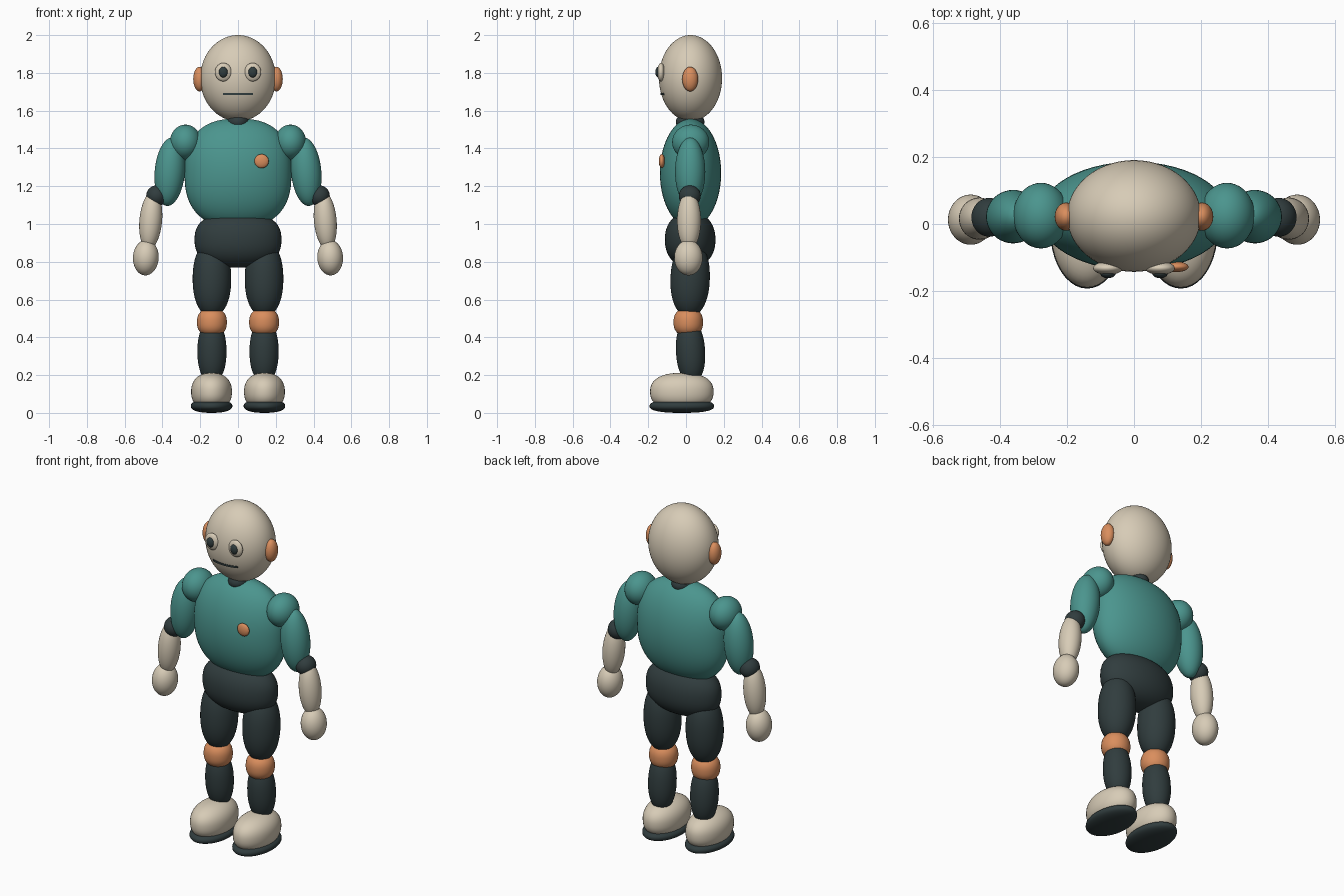
import bpy, bmesh, math
from mathutils import Vector, Matrix

if "Cube" in bpy.data.objects:
    bpy.data.objects.remove(bpy.data.objects["Cube"])


def make_mat(name, rgb):
    m = bpy.data.materials.new(name)
    m.diffuse_color = (*rgb, 1)
    m.use_nodes = True
    m.node_tree.nodes["Principled BSDF"].inputs["Base Color"].default_value = m.diffuse_color
    return m


CREAM = make_mat("cream", (0.68, 0.60, 0.47))
TEAL = make_mat("teal", (0.07, 0.30, 0.27))
DARK = make_mat("charcoal", (0.03, 0.046, 0.048))
ORANGE = make_mat("orange", (0.70, 0.27, 0.11))


def blob(name, mat, loc, radii, px=2.0, py=2.0, rot=(0, 0, 0), seg=40, rings=24):
    """Rounded body: px / py set how boxy the front / side profile is."""
    bm = bmesh.new()
    bmesh.ops.create_uvsphere(bm, u_segments=seg, v_segments=rings, radius=1)
    for v in bm.verts:
        z = max(-1.0, min(1.0, v.co.z))
        r = math.hypot(v.co.x, v.co.y)
        if r > 1e-5:
            v.co.x *= (1 - abs(z) ** px) ** (1 / px) / r
            v.co.y *= (1 - abs(z) ** py) ** (1 / py) / r
        v.co = Vector(a * b for a, b in zip(v.co, radii))
    for f in bm.faces:
        f.smooth = True
    me = bpy.data.meshes.new(name)
    bm.to_mesh(me)
    bm.free()
    me.materials.append(mat)
    ob = bpy.data.objects.new(name, me)
    ob.location = loc
    ob.rotation_euler = rot
    bpy.context.collection.objects.link(ob)
    return ob


def mouth_bar():
    """Thin strip bent along the curve of the face."""
    bm = bmesh.new()
    rows = []
    n = 12
    for i in range(n + 1):
        x = -0.08 + 0.16 * i / n
        y = 0.024 - 0.167 * math.sqrt(1 - (x / 0.2) ** 2 - 0.127)
        rows.append([bm.verts.new((x, y + dy, 1.688 + dz))
                     for dy, dz in ((-0.004, -0.005), (-0.004, 0.005),
                                    (0.004, 0.005), (0.004, -0.005))])
    for a, b in zip(rows, rows[1:]):
        for k in range(4):
            j = (k + 1) % 4
            bm.faces.new((a[k], a[j], b[j], b[k]))
    bm.faces.new(rows[0])
    bm.faces.new(rows[-1])
    bmesh.ops.recalc_face_normals(bm, faces=bm.faces)
    me = bpy.data.meshes.new("mouth")
    bm.to_mesh(me)
    bm.free()
    me.materials.append(DARK)
    bpy.context.collection.objects.link(bpy.data.objects.new("mouth", me))


# Head and trunk
blob("head", CREAM, (0, 0.024, 1.772), (0.2, 0.167, 0.228), seg=56, rings=36)
blob("neck", DARK, (0, 0.022, 1.54), (0.06, 0.076, 0.05))
blob("torso", TEAL, (0, 0.024, 1.27), (0.283, 0.162, 0.288), px=2.5, seg=56, rings=36)
blob("pelvis", DARK, (0, 0.022, 0.917), (0.23, 0.134, 0.147), px=2.5, py=2.2, seg=48)
blob("chest_button", ORANGE, (0.125, -0.128, 1.333), (0.038, 0.016, 0.037))
mouth_bar()

for s, side in ((1, "left"), (-1, "right")):
    def part(name, mat, loc, radii, tilt=0, lean=0, **kw):
        blob(f"{side}_{name}", mat, (s * loc[0], loc[1], loc[2]), radii,
             rot=(math.radians(lean), math.radians(-s * tilt), 0), **kw)

    # Face details
    part("ear", ORANGE, (0.203, 0.022, 1.767), (0.034, 0.042, 0.065))
    part("eye", CREAM, (0.078, -0.132, 1.804), (0.044, 0.02, 0.049))
    part("pupil", DARK, (0.078, -0.148, 1.804), (0.023, 0.014, 0.028))
    # Arm
    part("shoulder", TEAL, (0.278, 0.025, 1.433), (0.083, 0.098, 0.093))
    part("upper_arm", TEAL, (0.361, 0.022, 1.277), (0.08, 0.08, 0.182), tilt=5)
    part("elbow", DARK, (0.432, 0.02, 1.148), (0.054, 0.058, 0.056))
    part("forearm", CREAM, (0.462, 0.016, 1.018), (0.06, 0.063, 0.155), tilt=5)
    part("hand", CREAM, (0.488, 0.013, 0.822), (0.068, 0.075, 0.094), tilt=3)
    # Leg
    part("thigh", DARK, (0.138, 0.022, 0.71), (0.102, 0.104, 0.2), px=2.2, py=2.2, lean=-2)
    part("knee", ORANGE, (0.138, 0.012, 0.48), (0.079, 0.078, 0.075), px=2.4, py=2.4)
    part("shin", DARK, (0.138, 0.024, 0.325), (0.077, 0.077, 0.165), px=2.2, py=2.2, lean=3)
    # Foot
    part("shoe", CREAM, (0.14, -0.022, 0.112), (0.108, 0.168, 0.1), px=2.3, py=2.4)
    part("sole", DARK, (0.14, -0.022, 0.036), (0.11, 0.171, 0.036), px=2.3, py=2.5)
